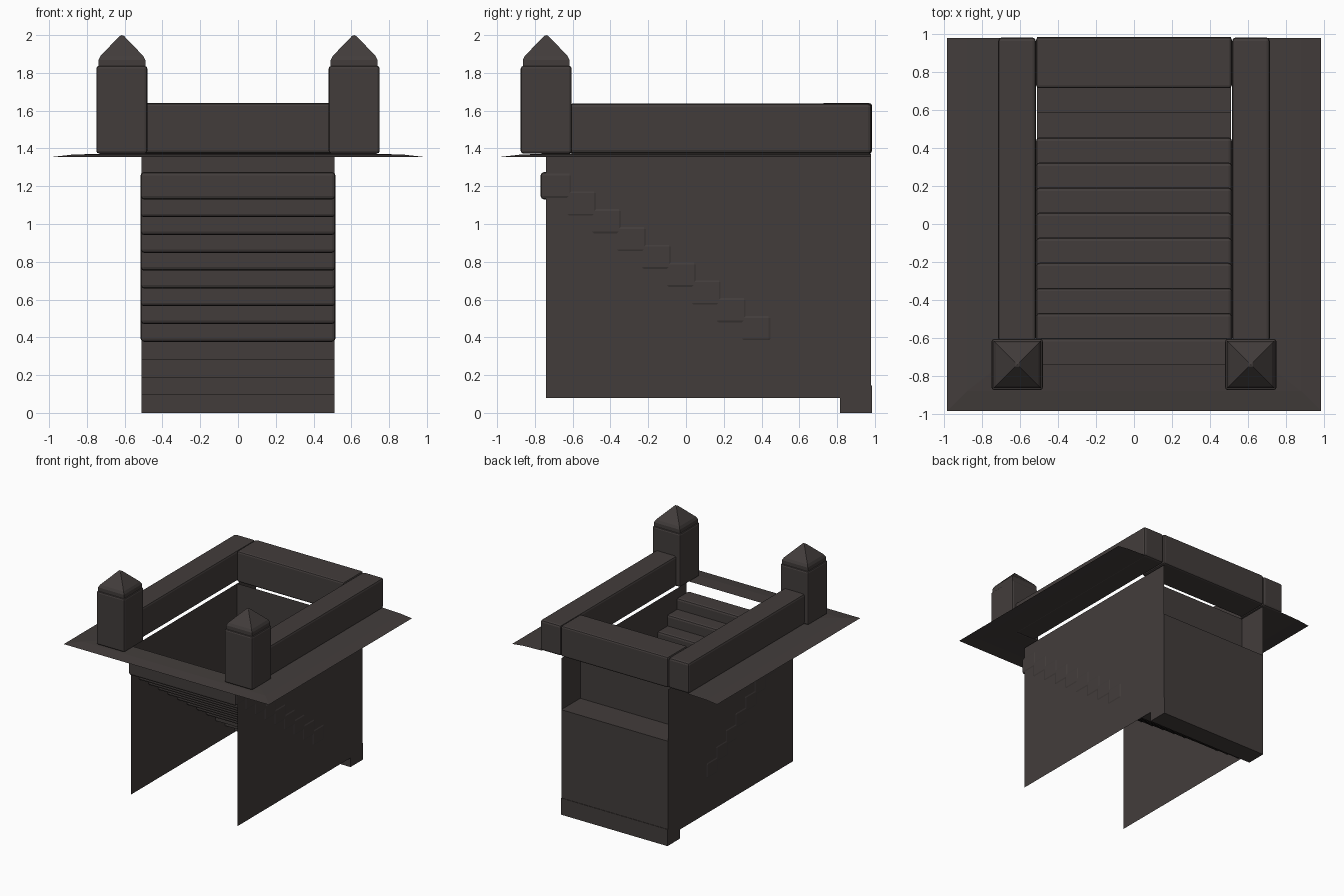
import bpy, bmesh

if "Cube" in bpy.data.objects:
    bpy.data.objects.remove(bpy.data.objects["Cube"])

stone = bpy.data.materials.new("dark_stone")
stone.diffuse_color = (0.055, 0.046, 0.044, 1)
stone.use_nodes = True
stone.node_tree.nodes["Principled BSDF"].inputs["Base Color"].default_value = stone.diffuse_color


def make(name, bm, bevel=0.0):
    bmesh.ops.recalc_face_normals(bm, faces=bm.faces)
    me = bpy.data.meshes.new(name)
    bm.to_mesh(me)
    bm.free()
    me.materials.append(stone)
    ob = bpy.data.objects.new(name, me)
    bpy.context.collection.objects.link(ob)
    if bevel:
        m = ob.modifiers.new("bevel", "BEVEL")
        m.width = bevel
        m.segments = 2
    return ob


def box(name, x, y, z, bevel=0.0):
    bm = bmesh.new()
    bmesh.ops.create_cube(bm, size=1)
    for v in bm.verts:
        for i, (a, b) in enumerate((x, y, z)):
            v.co[i] = a if v.co[i] < 0 else b
    return make(name, bm, bevel)


def strip(name, rows):
    """Sheet joining successive rows of points."""
    bm = bmesh.new()
    vs = [[bm.verts.new(p) for p in r] for r in rows]
    for a, b in zip(vs, vs[1:]):
        for i in range(len(a) - 1):
            bm.faces.new((a[i], a[i + 1], b[i + 1], b[i]))
    return make(name, bm)


# ground sheet: U shape around the stairwell, drooping at the outer edge
rows = []
for x, y, z in ((0.985, -0.985, 1.355), (0.88, -0.88, 1.367), (0.70, -0.74, 1.373)):
    rows.append([(-x, 0.98, z), (-x, y, z), (x, y, z), (x, 0.98, z)])
strip("ground_sheet", rows)

# thin side walls of the stairwell
for s, side in ((-1, "left"), (1, "right")):
    x = s * 0.512
    strip(side + "_wall", [[(x, -0.74, 0.08), (x, 0.98, 0.08)],
                           [(x, -0.74, 1.357), (x, 0.98, 1.357)]])

# back wall, stepping in above the doorway recess
prof = ((0.98, 0.1), (0.98, 0.91), (0.72, 0.91), (0.72, 1.357))
strip("back_wall", [[(-0.512, y, z), (0.512, y, z)] for y, z in prof])

# descending steps: worn rounded ones above, plain ones at the bottom
for i in range(13):
    y, z = -0.77 + 0.132 * i, 1.13 - 0.0942 * i
    worn = i < 9
    w = 0.516 if worn else 0.511
    box("step_%d" % (i + 1), (-w, w), (y, y + 0.17), (max(z, 0), z + 0.145),
        0.018 if worn else 0)

# low parapet
box("back_parapet", (-0.515, 0.515), (0.715, 0.985), (1.373, 1.64), 0.015)
for s, side in ((-1, "left"), (1, "right")):
    xs = sorted((s * 0.517, s * 0.715))
    box(side + "_parapet", xs, (-0.62, 0.982), (1.373, 1.637), 0.018)

    # corner post with pointed cap
    cx, cy = s * 0.615, -0.74
    box(side + "_post", (cx - 0.135, cx + 0.135), (cy - 0.135, cy + 0.135),
        (1.373, 1.837), 0.014)
    bm = bmesh.new()
    rings = []
    for r, z in ((0.124, 1.83), (0.124, 1.868), (0.113, 1.89), (0.012, 1.995)):
        rings.append([bm.verts.new((cx + a * r, cy + b * r, z))
                      for a, b in ((-1, -1), (1, -1), (1, 1), (-1, 1))])
    for a, b in zip(rings, rings[1:]):
        for i in range(4):
            j = (i + 1) % 4
            bm.faces.new((a[i], a[j], b[j], b[i]))
    bm.faces.new(rings[0][::-1])
    tip = bm.verts.new((cx, cy, 2.0))
    for i in range(4):
        bm.faces.new((rings[-1][i], rings[-1][(i + 1) % 4], tip))
    make(side + "_post_cap", bm)
